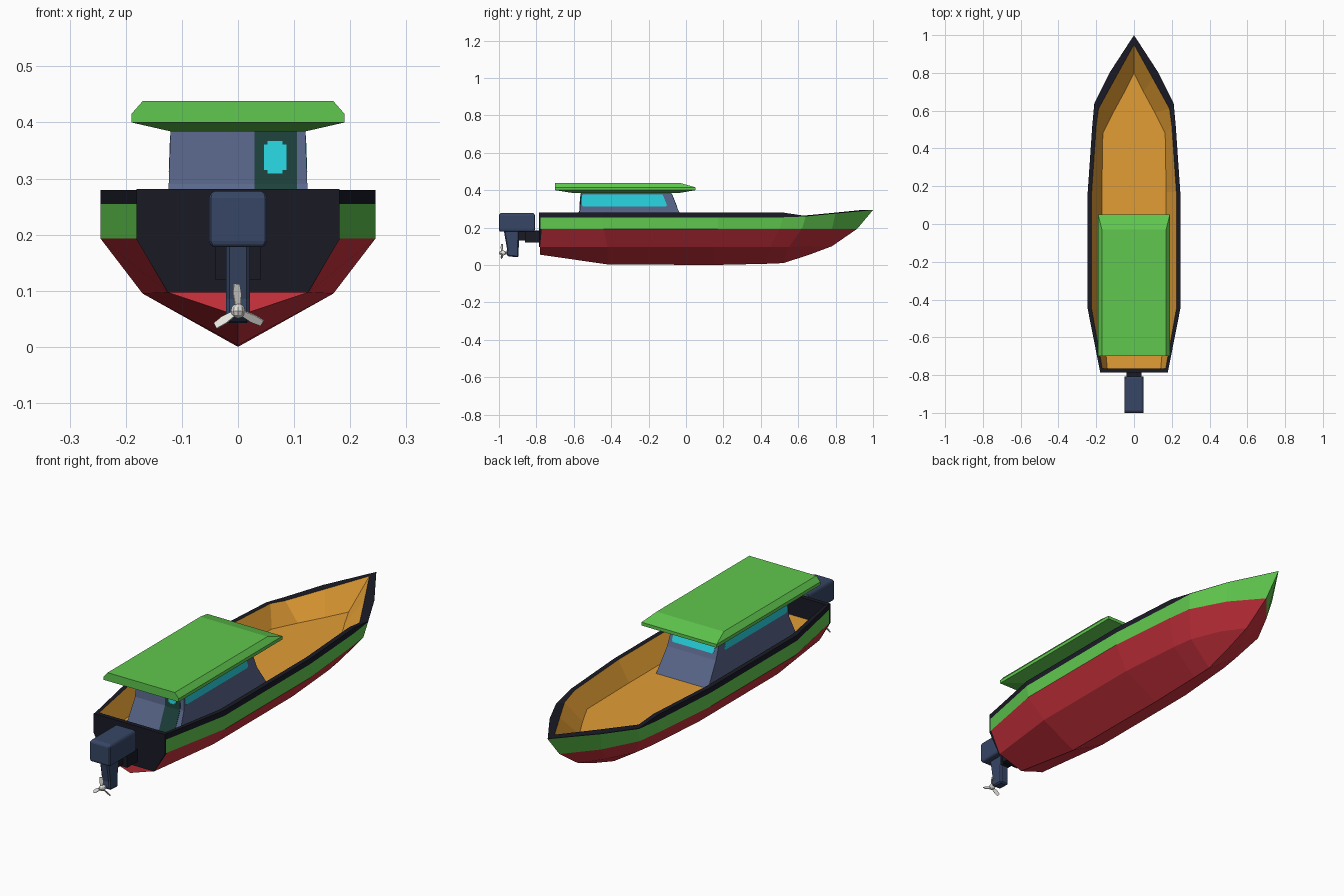
import bpy, bmesh, math
from mathutils import Vector, Matrix

if "Cube" in bpy.data.objects:
    bpy.data.objects.remove(bpy.data.objects["Cube"])


def mat(name, hexcol):
    m = bpy.data.materials.new(name)
    c = [int(hexcol[i:i + 2], 16) / 255 for i in (0, 2, 4)]
    m.diffuse_color = [((v + .055) / 1.055) ** 2.4 if v > .04 else v / 12.92 for v in c] + [1]
    m.use_nodes = True
    m.node_tree.nodes["Principled BSDF"].inputs["Base Color"].default_value = m.diffuse_color
    return m


GREEN, RED = mat("leaf_green", "60C84E"), mat("hull_red", "D0333F")
BLACK, DECK = mat("trim_black", "191A25"), mat("deck_orange", "E29D34")
WALL, DOOR = mat("slate_wall", "5A678C"), mat("door_dark_green", "1D413C")
GLASS, MOTOR = mat("glass_cyan", "28D6E2"), mat("motor_blue", "374665")
METAL = mat("propeller_silver", "E8E6E0")


def finish(name, bm, mats, bevel=0):
    bmesh.ops.remove_doubles(bm, verts=bm.verts, dist=1e-5)
    bmesh.ops.dissolve_degenerate(bm, edges=bm.edges, dist=1e-5)
    bmesh.ops.recalc_face_normals(bm, faces=bm.faces)
    me = bpy.data.meshes.new(name)
    bm.to_mesh(me)
    bm.free()
    for m in mats:
        me.materials.append(m)
    ob = bpy.data.objects.new(name, me)
    bpy.context.collection.objects.link(ob)
    if bevel:
        b = ob.modifiers.new("bevel", 'BEVEL')
        b.width, b.segments = bevel, 1
    return ob


def loft(name, rings, m, bevel=0):
    """Join equal-length rings of points and cap both ends."""
    bm = bmesh.new()
    vs = [[bm.verts.new(p) for p in r] for r in rings]
    n = len(vs[0])
    for a, b in zip(vs, vs[1:]):
        for i in range(n):
            bm.faces.new((a[i], a[(i + 1) % n], b[(i + 1) % n], b[i]))
    bm.faces.new(vs[0])
    bm.faces.new(vs[-1])
    return finish(name, bm, [m], bevel)


def rect(hw, y0, y1, z):
    return [(-hw, y0, z), (hw, y0, z), (hw, y1, z), (-hw, y1, z)]


def panel(name, pts, normal, m, out):
    """Thin plate following a wall."""
    n = Vector(normal)
    return loft(name, [[Vector(p) - n * .003 for p in pts], [Vector(p) + n * out for p in pts]], m)


# --- hull shell: lengthwise lines, stern to bow, from keel round to deck centre
top_x = [.18, .245, .245, .221, .21, .13, 0]
top_y = [-.78, -.45, .17, .52, .64, .80, 1.0]
floor_y = [-.78, -.45, .17, .48, .59, .70, .80]
top_z = [.28, .28, .28, .28, .262, .277, .295]
lines = [
    ([0] * 7, [-.78, -.42, .15, .42, .52, .66, .78], [.055, .003, 0, .006, .01, .055, .1]),
    ([.125, .17, .17, .145, .13, .07, 0], [-.78, -.42, .15, .45, .55, .68, .78],
     [.097, .095, .095, .095, .096, .1, .1]),
    ([.18, .245, .245, .215, .2, .115, 0], [-.78, -.44, .17, .5, .62, .78, .915], [.193] * 7),
    (top_x, top_y, [.255, .255, .255, .255, .259, .275, .294]),
    (top_x, top_y, top_z),
    ([.165, .224, .224, .2, .188, .1, 0], [-.78, -.45, .17, .52, .61, .77, .95], top_z),
    ([.14, .17, .17, .165, .11, .05, 0], floor_y, [.188] * 7),
    ([0] * 7, floor_y, [.188] * 7),
]
row_mat = [0, 0, 1, 2, 2, 3, 3]
bm = bmesh.new()
for s in (1, -1):
    grid = [[bm.verts.new((s * x, y, z)) for x, y, z in zip(*ln)] for ln in lines]
    for r, mi in enumerate(row_mat):
        for i in range(6):
            f = bm.faces.new((grid[r][i], grid[r][i + 1], grid[r + 1][i + 1], grid[r + 1][i]))
            f.material_index = mi
    bm.faces.new([g[0] for g in grid])
finish("hull", bm, [RED, GREEN, BLACK, DECK])

# --- transom board
half = [(.125, .097), (.1805, .191), (.1805, .281)]
prof = half + [(-x, z) for x, z in reversed(half)]
loft("transom", [[(x, y, z) for x, z in prof] for y in (-.785, -.765)], BLACK)

# --- cabin (flared below the windows) and roof
loft("cabin", [rect(.132, -.615, .03, .185), rect(.1235, -.568, -.04, .29),
               rect(.12, -.56, -.08, .39)], WALL)
loft("roof", [rect(.12, -.60, -.04, .384), rect(.19, -.70, .05, .40),
              rect(.19, -.70, .05, .415), rect(.17, -.70, -.03, .438)], GREEN)


def wall(z, base, mid, top):
    """Position of a cabin wall at height z."""
    return mid + (top - mid) * (z - .29) / .1 if z >= .29 else base + (mid - base) * (z - .185) / .105


def side_x(z):
    return wall(z, .132, .1235, .12)


def front_y(z):
    return wall(z, .03, -.04, -.08)


def back_y(z):
    return wall(z, -.615, -.568, -.56)


# --- side windows
side = [(-.55, .312), (-.108, .312), (-.102, .32), (-.125, .377), (-.55, .377), (-.555, .37), (-.555, .319)]
for s, nm in ((1, "right"), (-1, "left")):
    panel("window_" + nm, [(s * side_x(z), y, z) for y, z in side], (s, 0, 0), GLASS, .0007)

# --- windscreen
front = [(.100, .312), (.106, .319), (.106, .371), (.100, .378)]
front += [(-x, z) for x, z in reversed(front)]
panel("windscreen", [(x, front_y(z), z) for x, z in front], (0, 1, 0), GLASS, .0015)

# --- stern door in two bends, with notched window
for nm, z0, z1 in (("lower", .19, .29), ("upper", .29, .386)):
    panel("door_" + nm, [(x, back_y(z), z) for x, z in ((.029, z0), (.105, z0), (.105, z1), (.029, z1))],
          (0, -1, 0), DOOR, .002)
q = [(.02, .023), (.013, .023), (.013, .029)]
notch = []
for sx, sz in ((1, 1), (-1, 1), (-1, -1), (1, -1)):
    c = [(.066 + sx * x, .338 + sz * z) for x, z in q]
    notch += c if sx * sz > 0 else c[::-1]
panel("door_window", [(x, back_y(z), z) for x, z in notch], (0, -1, 0), GLASS, .004)

# --- outboard motor
loft("motor_cowl", [rect(.046, -.995, -.815, .178), rect(.0515, -1.0, -.808, .186),
                    rect(.0515, -1.0, -.808, .268), rect(.044, -.99, -.815, .278)], MOTOR, .003)
leg = [(-.975, .19), (-.957, .085), (-.962, .055), (-.945, .045), (-.895, .042), (-.893, .17), (-.88, .19)]
loft("motor_leg", [[(x, y, z) for y, z in leg] for x in (-.0215, .0215)], MOTOR, .006)
loft("motor_bracket", [rect(.02, -.895, -.78, .13), rect(.02, -.895, -.78, .185)], BLACK)
loft("motor_clamp", [rect(.041, -.86, -.78, .12), rect(.041, -.86, -.78, .178)], BLACK)

# --- propeller: rounded hub and three pitched blades
PZ = .064
bm = bmesh.new()
bmesh.ops.create_uvsphere(bm, u_segments=10, v_segments=6, radius=.0135,
                          matrix=Matrix.Translation((0, -.98, PZ)) @ Matrix.Diagonal((1, 1.45, 1, 1)))
finish("propeller_hub", bm, [METAL])
for i in range(3):
    rot = Matrix.Rotation(math.radians(120 * i - 4), 4, 'Y') @ Matrix.Rotation(math.radians(35), 4, 'Z')
    blade = [(-.005, .005), (.005, .005), (.009, .03), (.007, .048), (-.006, .049), (-.008, .03)]
    loft("propeller_blade_%d" % (i + 1),
         [[rot @ Vector((x, y, z)) + Vector((0, -.985, PZ)) for x, z in blade] for y in (-.0015, .0015)], METAL)
